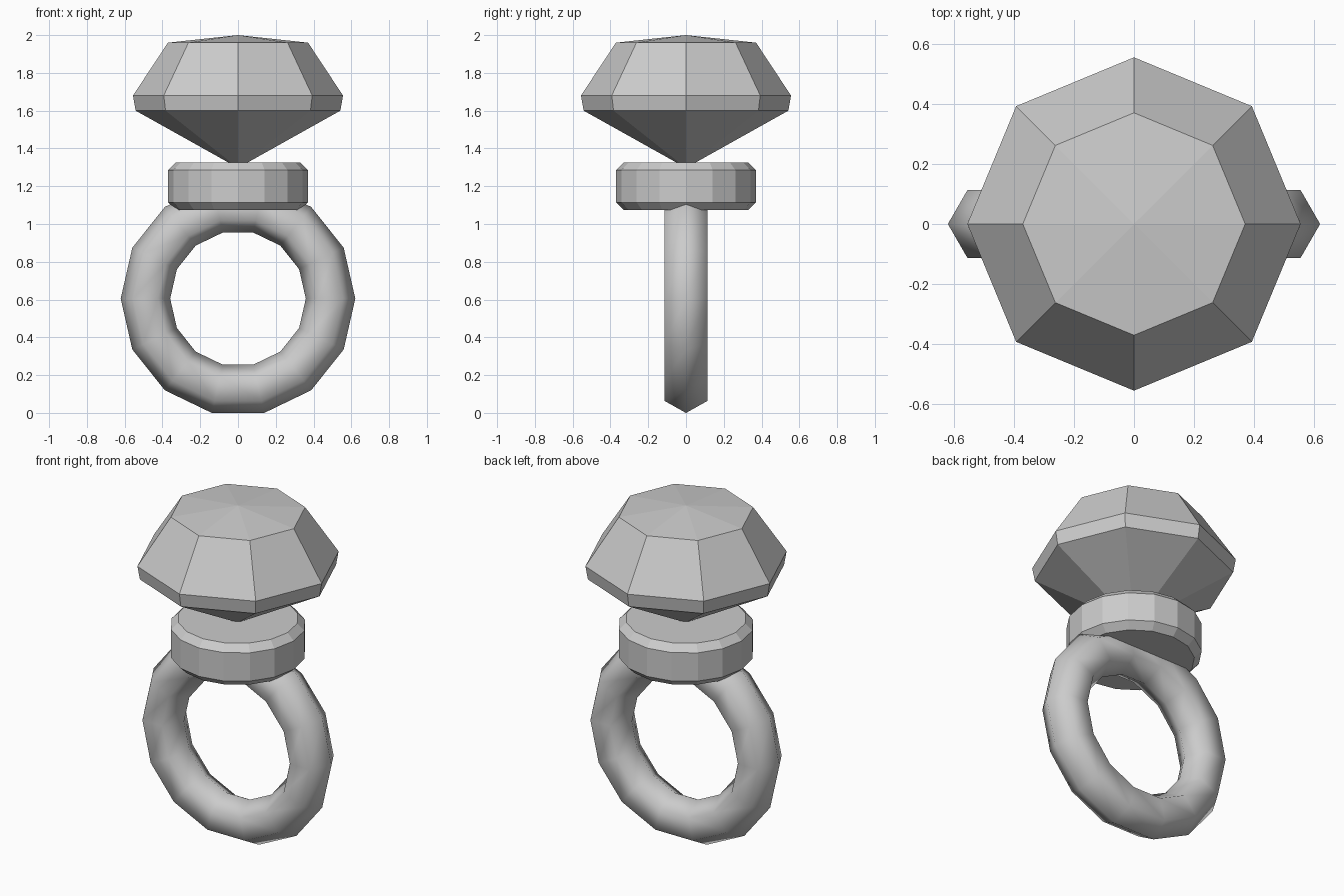
import bpy, bmesh
from math import cos, sin, tau

if "Cube" in bpy.data.objects:
    bpy.data.objects.remove(bpy.data.objects["Cube"])


def make_object(name, bm, smooth=False):
    bmesh.ops.recalc_face_normals(bm, faces=bm.faces)
    mesh = bpy.data.meshes.new(name)
    bm.to_mesh(mesh)
    bm.free()
    for p in mesh.polygons:
        p.use_smooth = smooth
    obj = bpy.data.objects.new(name, mesh)
    bpy.context.collection.objects.link(obj)
    return obj


def lathe(name, profile, sides):
    """Turn (radius, z) points about z; radius 0 makes a single tip."""
    bm = bmesh.new()
    rings = []
    for r, z in profile:
        n = sides if r > 0 else 1
        rings.append([bm.verts.new((r * cos(tau * i / sides), r * sin(tau * i / sides), z))
                      for i in range(n)])
    for a, b in zip(rings, rings[1:]):
        for i in range(sides):
            j = (i + 1) % sides
            quad = [a[i % len(a)], a[j % len(a)], b[j % len(b)], b[i % len(b)]]
            bm.faces.new(list(dict.fromkeys(quad)))
    # flat caps on open ends
    for ring in (rings[0], rings[-1]):
        if len(ring) > 1:
            bm.faces.new(ring)
    return make_object(name, bm)


def upright_torus(name, major, minor, segments, sides, z):
    bm = bmesh.new()
    rings = []
    for i in range(segments):
        a = tau * i / segments
        ring = []
        for k in range(sides):
            b = tau * k / sides
            r = major + minor * cos(b)
            ring.append(bm.verts.new((r * cos(a), minor * sin(b), z + r * sin(a))))
        rings.append(ring)
    for i in range(segments):
        a, b = rings[i], rings[(i + 1) % segments]
        for k in range(sides):
            m = (k + 1) % sides
            bm.faces.new((a[k], a[m], b[m], b[k]))
    return make_object(name, bm, smooth=True)


# Finger band: smooth hexagonal section
upright_torus("band", 0.49, 0.131, 14, 6, 0.605)

# Seat: bevelled disc under the stone
lathe("seat", [(0.33, 1.075), (0.37, 1.115), (0.37, 1.285), (0.33, 1.325)], 16)

# Cut stone: pavilion, girdle, crown and shallow table
lathe("gem", [(0, 1.297), (0.542, 1.6), (0.556, 1.68), (0.371, 1.96), (0, 2.0)], 8)
